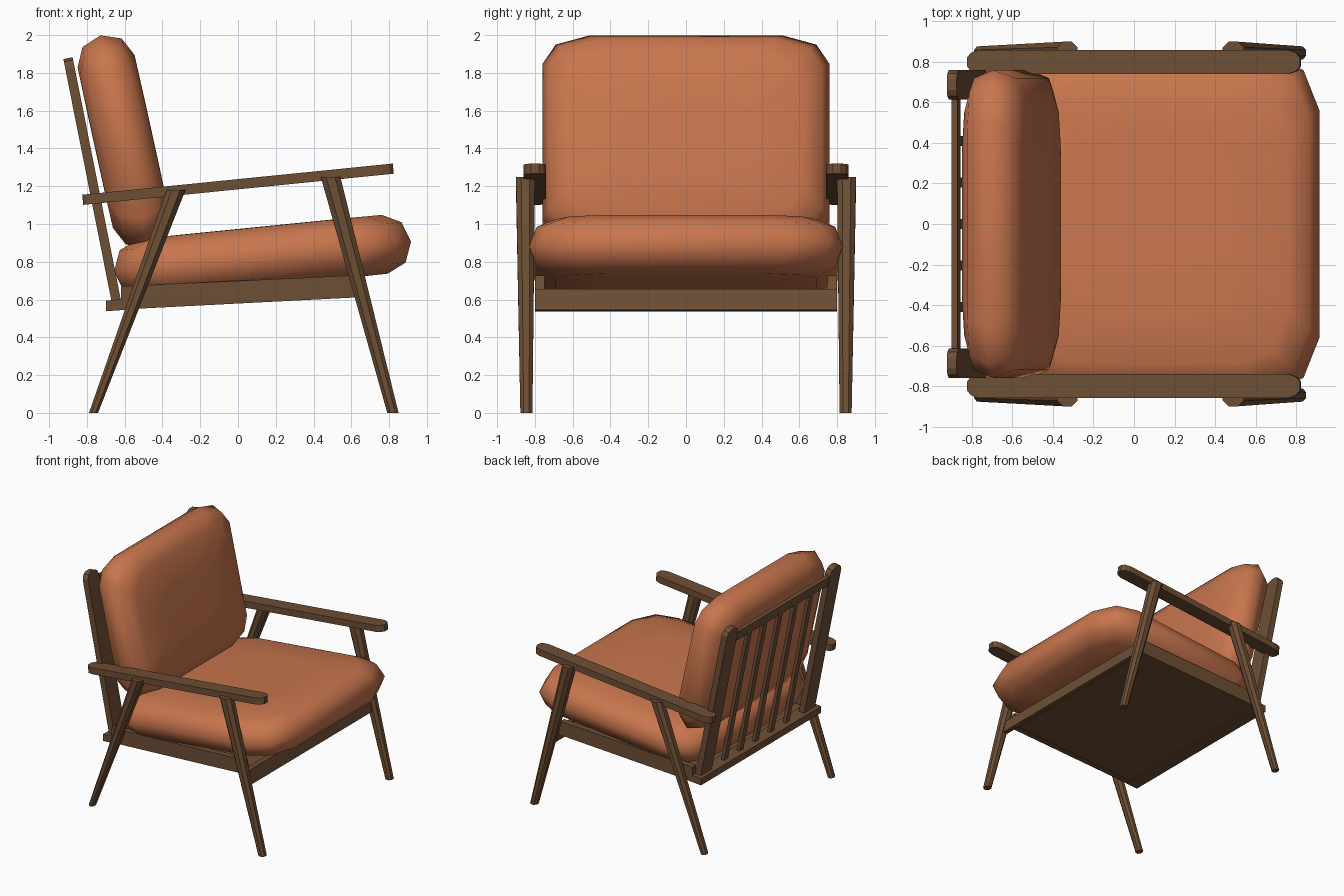
import bpy, bmesh, math
from mathutils import Matrix, Vector

if "Cube" in bpy.data.objects:
    bpy.data.objects.remove(bpy.data.objects["Cube"])


def material(name, color):
    m = bpy.data.materials.new(name)
    m.diffuse_color = (*color, 1)
    m.use_nodes = True
    m.node_tree.nodes["Principled BSDF"].inputs["Base Color"].default_value = m.diffuse_color
    return m


WOOD = material("walnut_wood", (0.155, 0.078, 0.035))
CLOTH = material("orange_fabric", (0.58, 0.18, 0.075))


def finish(name, bm, mat, mirror=False, smooth=False):
    bmesh.ops.recalc_face_normals(bm, faces=bm.faces[:])
    me = bpy.data.meshes.new(name)
    bm.to_mesh(me)
    bm.free()
    me.materials.append(mat)
    ob = bpy.data.objects.new(name, me)
    bpy.context.collection.objects.link(ob)
    if mirror:
        ob.modifiers.new("mirror", 'MIRROR').use_axis = (False, True, False)
    for p in me.polygons:
        p.use_smooth = smooth
    return ob


def loft(name, rings, mat, **kw):
    """Skin a list of equal-length closed rings and cap both ends."""
    bm = bmesh.new()
    rows = [[bm.verts.new(p) for p in r] for r in rings]
    n = len(rows[0])
    for a, b in zip(rows, rows[1:]):
        for i in range(n):
            j = (i + 1) % n
            bm.faces.new((a[i], a[j], b[j], b[i]))
    bm.faces.new(rows[0][::-1])
    bm.faces.new(rows[-1])
    return finish(name, bm, mat, **kw)


def side_prism(name, pts, y0, y1, **kw):
    """Extrude an x-z profile along y."""
    return loft(name, [[(x, y, z) for x, z in pts] for y in (y0, y1)], WOOD, **kw)


def plank(name, low, high, thick, ya, yb, cut_low=0, cut_high=0, **kw):
    """Plank along a line in x-z, flat in y, with optional rounded ends."""
    lo, hi = Vector((low[0], 0, low[1])), Vector((high[0], 0, high[1]))
    u = (hi - lo).normalized()
    nrm = u.cross(Vector((0, 1, 0)))
    L = (hi - lo).length
    ym, h = (ya + yb) / 2, (yb - ya) / 2
    out = []
    for end, cut, s in ((0, cut_low, 1), (L, cut_high, -1)):
        if cut:
            pts = [(end + s * cut, -h), (end + s * cut * .3, -h * .75), (end, -h * .35),
                   (end, h * .35), (end + s * cut * .3, h * .75), (end + s * cut, h)]
        else:
            pts = [(end, -h), (end, h)]
        out += pts if s > 0 else pts[::-1]
    rings = [[lo + u * a + nrm * t + Vector((0, ym + b, 0)) for a, b in out]
             for t in (-thick / 2, thick / 2)]
    return loft(name, rings, WOOD, **kw)


def leg(name, foot, top):
    """Tapered eight-sided leg; each end is (x, y, z, half_x, half_y)."""
    rings = []
    for x, y, z, hx, hy in (foot, top):
        k = 0.45
        octo = [(1, k), (k, 1), (-k, 1), (-1, k), (-1, -k), (-k, -1), (k, -1), (1, -k)]
        rings.append([(x + hx * a, y + hy * b, z) for a, b in octo])
    loft(name, rings, WOOD, mirror=True)


def cushion(name, corner, half_thick, center, tilt):
    """Puffy cushion: stacked rounded-rectangle rings, tilted about y."""
    m = Matrix.Translation(center) @ Matrix.Rotation(tilt, 4, 'Y')
    rings = []
    for inset, w in ((.4, -1), (.14, -.99), (.04, -.68), (0, 0), (.04, .68), (.14, .99), (.4, 1)):
        q = [(a - inset, b - inset) for a, b in corner]
        half = q + [(-a, b) for a, b in q[::-1]]
        outline = half + [(a, -b) for a, b in half[::-1]]
        rings.append([m @ Vector((a, b, w * half_thick)) for a, b in outline])
    loft(name, rings, CLOTH, smooth=True)


# Cushions
cushion("seat_cushion", [(.79, .56), (.71, .76), (.55, .83)], .158,
        (.13, 0, .828), -math.radians(5.7))
cushion("back_cushion", [(.575, .51), (.525, .69), (.42, .76)], .156,
        (-.605, 0, 1.437), -math.radians(102.4))

# Legs
leg("front_legs", (.82, .845, 0, .03, .032), (.49, .85, 1.25, .052, .05))
leg("back_legs", (-.765, .845, 0, .024, .032), (-.328, .85, 1.18, .05, .05))

# Armrests
plank("armrests", (-.822, 1.128), (.822, 1.293), .054, .74, .86, .06, .06, mirror=True)

# Seat frame
side_prism("side_rails", [(-.62, .547), (.64, .612), (.61, .728), (-.62, .67)], .75, .80, mirror=True)
side_prism("seat_panel", [(-.62, .55), (.64, .615), (.64, .64), (-.62, .575)], -.76, .76)
side_prism("front_rail", [(.65, .543), (.69, .545), (.665, .655), (.62, .655)], -.80, .80)
side_prism("back_rail", [(-.70, .538), (-.59, .546), (-.59, .604), (-.70, .594)], -.80, .80)

# Back frame: posts, top rail and slats
plank("back_posts", (-.642, .58), (-.90, 1.878), .05, .615, .76, 0, .05, mirror=True)
plank("back_top_rail", (-.871, 1.73), (-.887, 1.81), .03, -.63, .63)
for i in range(5):
    y = (i - 2) * .205
    plank(f"back_slat_{i + 1}", (-.642, .58), (-.875, 1.75), .028, y - .025, y + .025)
